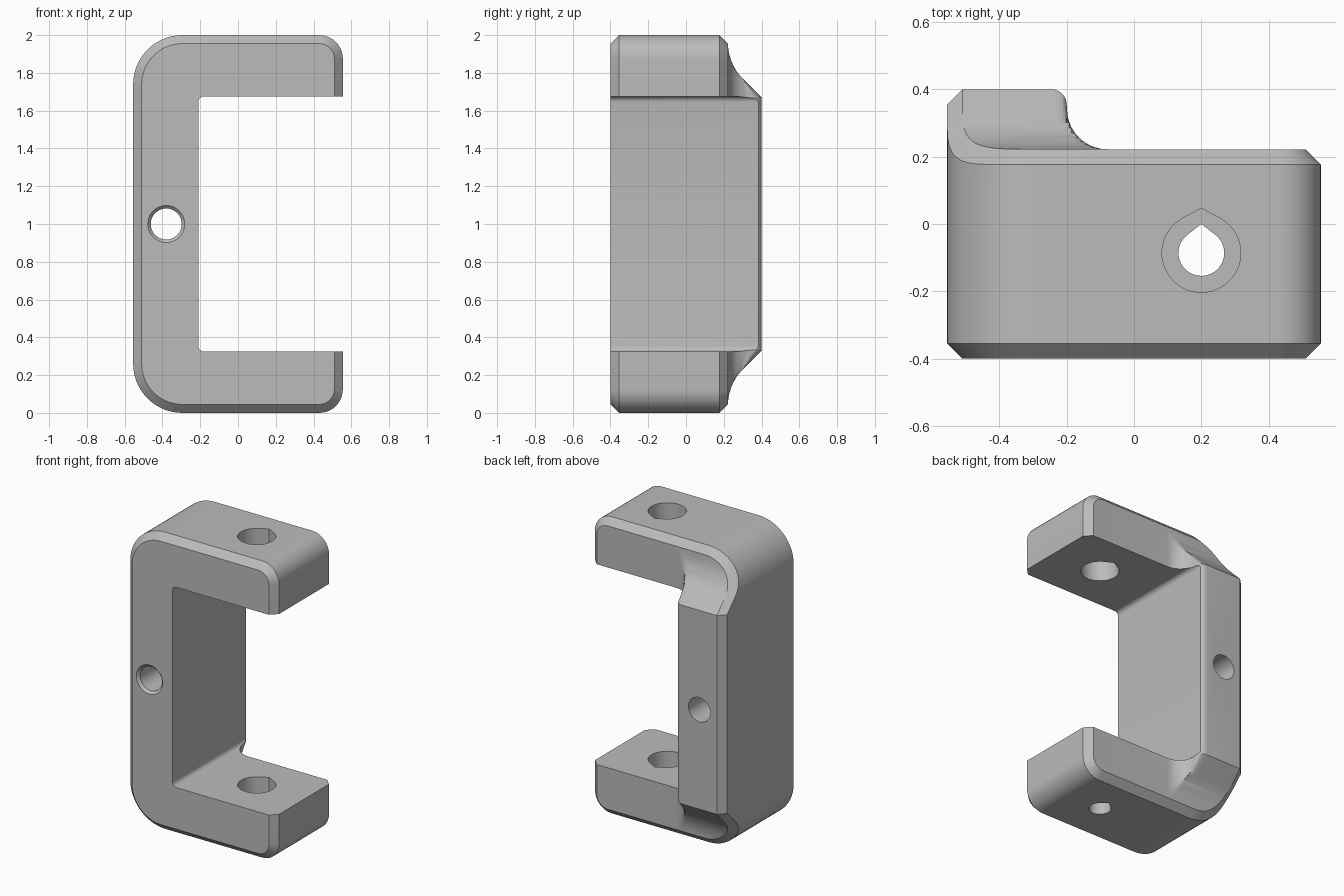
import bpy, bmesh, math
from math import sin, cos, radians, pi

if "Cube" in bpy.data.objects:
    bpy.data.objects.remove(bpy.data.objects["Cube"])

CH = 0.045           # chamfer width
ARM_Y, BACK_Y, FRONT_Y = 0.222, 0.4, -0.4
HALF = 0.675         # half height of the opening


def arc(cx, cy, r, a0, a1, n=10):
    return [(cx + r * cos(radians(a0 + (a1 - a0) * i / n)),
             cy + r * sin(radians(a0 + (a1 - a0) * i / n))) for i in range(n + 1)]


def outer(o):
    """Outer outline of the C, inset by o, from top arm tip to bottom arm tip."""
    top = ([(0.555 - o, 1 + HALF)] + arc(0.43, 1.875, 0.125 - o, 0, 90)
           + arc(-0.295, 1.74, 0.26 - o, 90, 180, 14))
    return top + [(x, 2 - z) for x, z in reversed(top)]


def interp(knots, v):
    """Piecewise linear lookup, flat beyond both ends."""
    if v <= knots[0][0]:
        return knots[0][1]
    for (a, ya), (b, yb) in zip(knots, knots[1:]):
        if v <= b:
            return ya + (yb - ya) * (v - a) / (b - a)
    return knots[-1][1]


# Back surface profiles: across the spine (x) and along it (distance from mid height)
X_KNOTS = (arc(-0.245, 0.355, 0.045, 90, 0, 6)
           + [(x + 0.001, y) for x, y in arc(-0.08, 0.342, 0.12, 180, 270, 10)])
T_KNOTS = [(0.67, BACK_Y)] + [(0.96 - 0.27 * sin(radians(a)),
                               ARM_Y + 0.27 * (1 - cos(radians(a))))
                              for a in range(45, -1, -5)]


def back_height(x, z):
    return max(ARM_Y, min(interp(X_KNOTS, x), interp(T_KNOTS, abs(z - 1))))


def new_object(name, bm):
    bmesh.ops.recalc_face_normals(bm, faces=bm.faces[:])
    me = bpy.data.meshes.new(name)
    bm.to_mesh(me)
    bm.free()
    ob = bpy.data.objects.new(name, me)
    bpy.context.collection.objects.link(ob)
    return ob


def loft(name, rings):
    bm = bmesh.new()
    vs = [[bm.verts.new(p) for p in ring] for ring in rings]
    n = len(vs[0])
    for a, b in zip(vs, vs[1:]):
        for i in range(n):
            j = (i + 1) % n
            bm.faces.new((a[i], a[j], b[j], b[i]))
    bm.faces.new(vs[0])
    bm.faces.new(vs[-1])
    return new_object(name, bm)


# Flat C sheet; the chamfer depth is stored in y
bm = bmesh.new()
rim = [bm.verts.new((x, -CH, z)) for x, z in outer(0)]
lip = [bm.verts.new((x, 0, z)) for x, z in outer(CH)]
inner = arc(-0.18, 1.03 - HALF, 0.03, 270, 180, 5) + arc(-0.18, 0.97 + HALF, 0.03, 180, 90, 5)
bm.faces.new(lip + [bm.verts.new((x, 0, z)) for x, z in inner])
for i in range(len(rim) - 1):
    bm.faces.new((rim[i], rim[i + 1], lip[i + 1], lip[i]))

# Cut the sheet along the profile knots
cuts = [((0, 0, 1), (0, 0, 1))]
cuts += [((0, 0, 1 + s * t), (0, 0, 1)) for t, _ in T_KNOTS for s in (1, -1)]
cuts += [((x, 0, 0), (1, 0, 0)) for x, _ in X_KNOTS]
for co, no in cuts:
    bmesh.ops.bisect_plane(bm, geom=bm.verts[:] + bm.edges[:] + bm.faces[:],
                           dist=1e-5, plane_co=co, plane_no=no)

# Thicken to a solid, then shape back and front
back = bm.verts[:]
ret = bmesh.ops.extrude_face_region(bm, geom=bm.faces[:], use_keep_orig=True)
front = [g for g in ret["geom"] if isinstance(g, bmesh.types.BMVert)]
for v in front:
    v.co.y = FRONT_Y - v.co.y
for v in back:
    v.co.y += back_height(v.co.x, v.co.z)
bmesh.ops.recalc_face_normals(bm, faces=bm.faces[:])
bmesh.ops.dissolve_limit(bm, angle_limit=radians(0.3), verts=bm.verts[:], edges=bm.edges[:])
bracket = new_object("c_bracket", bm)

grey = bpy.data.materials.new("plain grey")
grey.diffuse_color = (0.5, 0.5, 0.5, 1)
grey.use_nodes = True
grey.node_tree.nodes["Principled BSDF"].inputs["Base Color"].default_value = grey.diffuse_color
bracket.data.materials.append(grey)


# Hole cutters
def circle_y(y, r, n=40):
    return [(-0.38 + r * cos(2 * pi * i / n), y, 1 + r * sin(2 * pi * i / n)) for i in range(n)]


def teardrop(z, r, tip):
    phi = math.degrees(math.acos(r / tip))
    pts = arc(0.2, -0.086, r, 90 + phi, 450 - phi, 36) + [(0.2, -0.086 + tip)]
    return [(x, y, z) for x, y in pts]


spine_hole = loft("spine_hole_cutter", [circle_y(-0.42, 0.118), circle_y(-0.384, 0.082),
                                        circle_y(0.5, 0.082)])
small, big = (0.068, 0.086), (0.117, 0.133)
arm_hole = loft("arm_hole_cutter", [teardrop(-0.1, *small), teardrop(0.15, *small),
                                    teardrop(0.15, *big), teardrop(2.1, *big)])

bpy.context.view_layer.objects.active = bracket
bracket.select_set(True)
for cutter in (spine_hole, arm_hole):
    mod = bracket.modifiers.new("hole", "BOOLEAN")
    mod.operation = "DIFFERENCE"
    mod.solver = "EXACT"
    mod.object = cutter
    cutter.hide_render = True
    bpy.ops.object.modifier_apply(modifier=mod.name)
    bpy.data.objects.remove(cutter)

bpy.ops.object.shade_smooth_by_angle(angle=radians(30))
